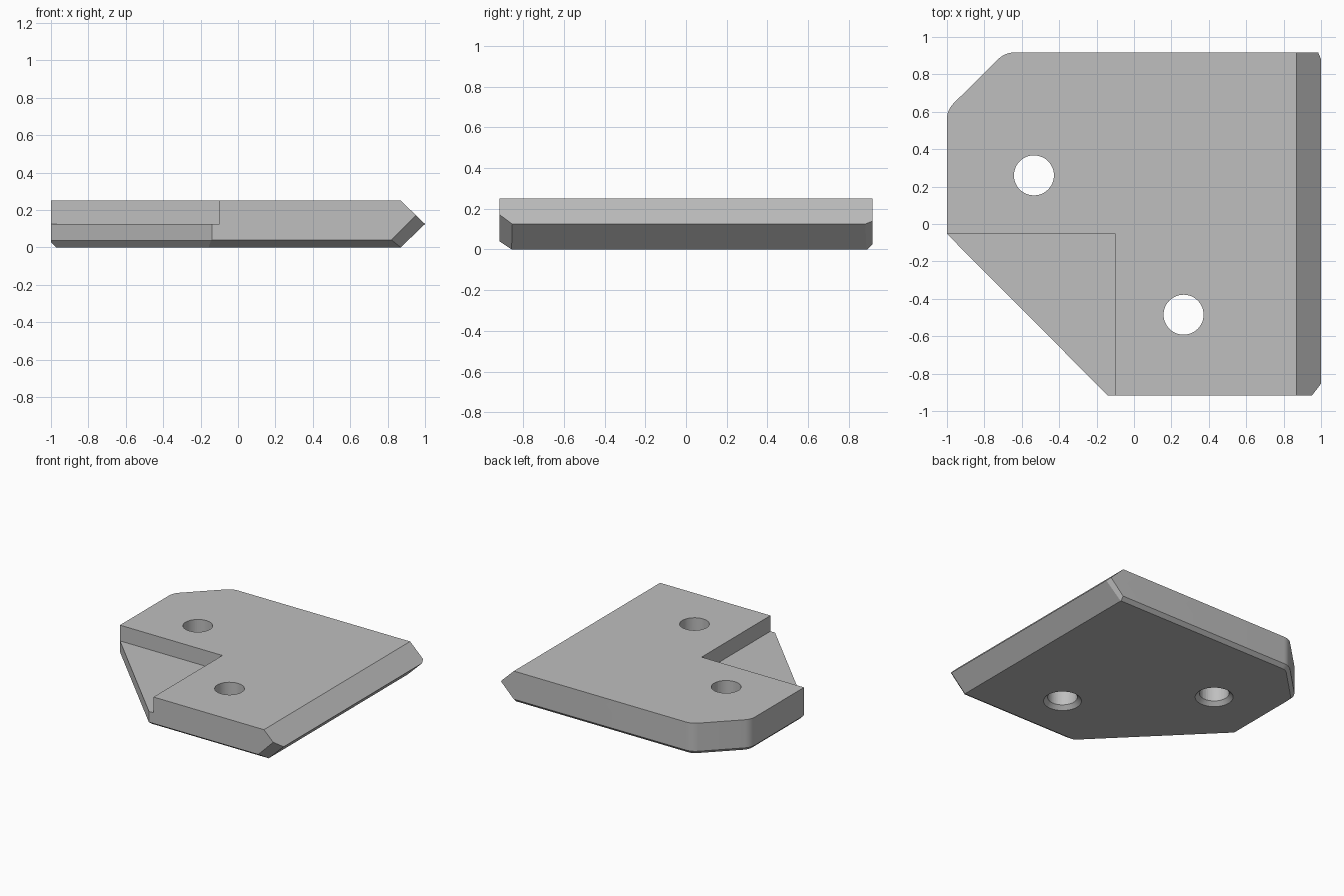
import bpy
import bmesh
from mathutils import Vector

cube = bpy.data.objects.get("Cube")
if cube:
    bpy.data.objects.remove(cube, do_unlink=True)

HEIGHT, STEP_Z = 0.25, 0.125
FRONT, BACK = -0.917, 0.917

grey = bpy.data.materials.new("plain grey")
grey.use_nodes = True
grey.diffuse_color = (0.52, 0.52, 0.52, 1)
grey.node_tree.nodes["Principled BSDF"].inputs["Base Color"].default_value = (0.52, 0.52, 0.52, 1)


def make_object(name, bm):
    bmesh.ops.recalc_face_normals(bm, faces=bm.faces)
    mesh = bpy.data.meshes.new(name)
    bm.to_mesh(mesh)
    bm.free()
    obj = bpy.data.objects.new(name, mesh)
    bpy.context.collection.objects.link(obj)
    mesh.materials.append(grey)
    return obj


def slice_off(bm, point, normal):
    """Remove everything on the normal side of a plane and cap the cut."""
    geom = bm.verts[:] + bm.edges[:] + bm.faces[:]
    cut = bmesh.ops.bisect_plane(bm, geom=geom, dist=1e-5, plane_co=point,
                                 plane_no=Vector(normal).normalized(), clear_outer=True)
    edges = [e for e in cut["geom_cut"] if isinstance(e, bmesh.types.BMEdge) and e.is_boundary]
    if edges:
        bmesh.ops.holes_fill(bm, edges=edges, sides=0)


def rounded_corner(before, corner, after, tangent=0.05, steps=6):
    c = Vector(corner)
    a = c + (Vector(before) - c).normalized() * tangent
    b = c + (Vector(after) - c).normalized() * tangent
    return [a.lerp(c, i / steps).lerp(c.lerp(b, i / steps), i / steps) for i in range(steps + 1)]


# Plate outline, anticlockwise, with a clipped and rounded back corner
front_left, diagonal_end = (-1, -0.053), (-0.14, FRONT)
clip_back, clip_side = (-0.69, BACK), (-1, 0.61)
outline = [Vector(p) for p in (front_left, diagonal_end, (1, FRONT), (1, BACK))]
outline += rounded_corner((1, BACK), clip_back, clip_side)
outline += rounded_corner(clip_back, clip_side, front_left)

bm = bmesh.new()
base = bm.faces.new([bm.verts.new((p.x, p.y, 0)) for p in outline])
top = bmesh.ops.extrude_face_region(bm, geom=[base])
bmesh.ops.translate(bm, vec=(0, 0, HEIGHT),
                    verts=[v for v in top["geom"] if isinstance(v, bmesh.types.BMVert)])

# Pointed long edge
slice_off(bm, (1, 0, STEP_Z), (0.125, 0, 0.13))
slice_off(bm, (1, 0, STEP_Z), (0.125, 0, -0.13))

# Chamfers around the underside
for i, p in enumerate(outline):
    side = outline[(i + 1) % len(outline)] - p
    out = Vector((side.y, -side.x)).normalized()
    if out.x > 0.9:
        continue
    inset, rise = (0.06, 0.04) if out.y < -0.9 else (0.027, 0.027)
    if out.x < -0.1 and out.y < -0.1:
        inset, rise = 0.03, 0.037
    slice_off(bm, (p.x, p.y, rise), (out.x * rise, out.y * rise, -inset))

# Chamfers where the lower slope meets the front and back
slice_off(bm, (0.95, FRONT, 0.17), (0.06, -0.09, -0.06))
slice_off(bm, (0.985, BACK, 0.14), (0.03, 0.025, -0.03))
plate = make_object("corner_plate", bm)


def subtract(bm):
    cutter = make_object("cutter", bm)
    cutter.hide_render = True
    mod = plate.modifiers.new("cut", 'BOOLEAN')
    mod.operation, mod.solver, mod.object = 'DIFFERENCE', 'EXACT', cutter
    bpy.context.view_layer.objects.active = plate
    bpy.ops.object.modifier_apply(modifier=mod.name)
    bpy.data.objects.remove(cutter, do_unlink=True)


def cone_cutter(x, y, z0, z1, r0, r1):
    bm = bmesh.new()
    bmesh.ops.create_cone(bm, cap_ends=True, segments=48, radius1=r0, radius2=r1, depth=z1 - z0)
    bmesh.ops.translate(bm, verts=bm.verts, vec=(x, y, (z0 + z1) / 2))
    subtract(bm)


# Stepped recess over the diagonal corner
bm = bmesh.new()
bmesh.ops.create_cube(bm, size=1)
bmesh.ops.translate(bm, verts=bm.verts, vec=(-0.5, -0.5, 0.5))
bmesh.ops.translate(bm, verts=bm.verts, vec=(-0.1, -0.053, STEP_Z))
for v in bm.verts:
    if v.co.x < -1:
        v.co.x = -1.2
subtract(bm)

# Bolt holes, countersunk from below
for x, y in ((-0.535, 0.26), (0.265, -0.485)):
    cone_cutter(x, y, -0.1, 0.4, 0.107, 0.107)
    cone_cutter(x, y, -0.02, 0.04, 0.157, 0.097)

# Smooth the curved walls, keep the machined edges sharp
bpy.ops.object.select_all(action='DESELECT')
plate.select_set(True)
bpy.context.view_layer.objects.active = plate
bpy.ops.object.shade_smooth_by_angle(angle=0.4)
